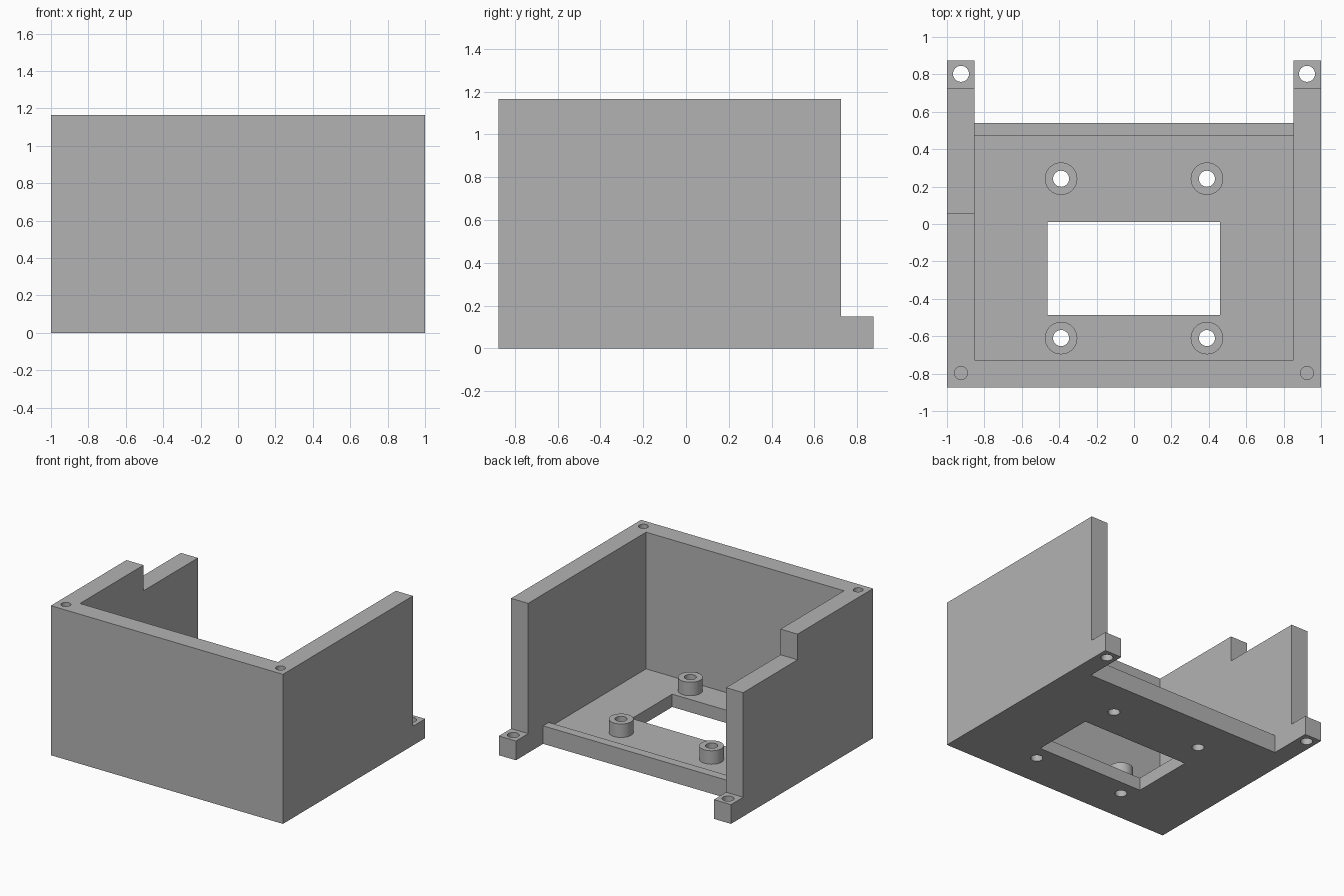
import bpy, bmesh, math
from mathutils import Matrix, Vector

cube = bpy.data.objects.get("Cube")
if cube:
    bpy.data.objects.remove(cube, do_unlink=True)

# Single plain grey
grey = bpy.data.materials.new("plain grey")
grey.use_nodes = True
colour = (0.45, 0.45, 0.45, 1)
grey.diffuse_color = colour
grey.node_tree.nodes["Principled BSDF"].inputs["Base Color"].default_value = colour


def finish(name, bm):
    bmesh.ops.recalc_face_normals(bm, faces=bm.faces[:])
    mesh = bpy.data.meshes.new(name)
    bm.to_mesh(mesh)
    bm.free()
    mesh.materials.append(grey)
    obj = bpy.data.objects.new(name, mesh)
    bpy.context.collection.objects.link(obj)
    return obj


def side_prism(name, profile, x0, x1):
    """Extrude a (y, z) outline along x."""
    bm = bmesh.new()
    face = bm.faces.new([bm.verts.new((x0, y, z)) for y, z in profile])
    new = bmesh.ops.extrude_face_region(bm, geom=[face])["geom"]
    verts = [v for v in new if isinstance(v, bmesh.types.BMVert)]
    bmesh.ops.translate(bm, verts=verts, vec=Vector((x1 - x0, 0, 0)))
    return finish(name, bm)


def block(name, x0, x1, y0, y1, z0, z1):
    return side_prism(name, [(y0, z0), (y1, z0), (y1, z1), (y0, z1)], x0, x1)


def rod(name, x, y, radius, z0, z1):
    bm = bmesh.new()
    bmesh.ops.create_cone(bm, cap_ends=True, segments=32, radius1=radius,
                          radius2=radius, depth=z1 - z0,
                          matrix=Matrix.Translation((x, y, (z0 + z1) / 2)))
    return finish(name, bm)


def cut(target, cutter):
    cutter.hide_render = True
    mod = target.modifiers.new("cut", 'BOOLEAN')
    mod.operation, mod.solver, mod.object = 'DIFFERENCE', 'EXACT', cutter
    evaluated = target.evaluated_get(bpy.context.evaluated_depsgraph_get())
    mesh = bpy.data.meshes.new_from_object(evaluated)
    target.modifiers.clear()
    target.data = mesh
    bpy.data.objects.remove(cutter, do_unlink=True)


def smooth(obj):
    bpy.ops.object.select_all(action='DESELECT')
    obj.select_set(True)
    bpy.context.view_layer.objects.active = obj
    bpy.ops.object.shade_smooth_by_angle(angle=math.radians(30))


# Main dimensions
TOP, FRONT, WALL_BACK, BACK = 1.165, -0.875, 0.725, 0.875
INNER_X, INNER_FRONT = 0.853, -0.727
FLOOR, LIP, LIP_START, LIP_END = 0.10, 0.14, 0.47, 0.54
HOLE = 0.043

# Outer shell with the low rear mounting tabs
body = side_prism("enclosure_body", [
    (FRONT, 0), (BACK, 0), (BACK, 0.15), (WALL_BACK, 0.15),
    (WALL_BACK, TOP), (FRONT, TOP)], -1, 1)

# Open interior, leaving the floor and its raised rear lip
cut(body, side_prism("cavity_cutter", [
    (INNER_FRONT, FLOOR), (LIP_START, FLOOR), (LIP_START, LIP), (LIP_END, LIP),
    (LIP_END, -1), (2, -1), (2, 2), (INNER_FRONT, 2)], -INNER_X, INNER_X))

# Lowered rear part of one side wall, and the floor window
cut(body, block("wall_step_cutter", -1.2, -0.7, 0.055, 2, 0.965, 2))
cut(body, block("window_cutter", -0.463, 0.46, -0.487, 0.01, -1, 0.5))

# Screw holes: blind in the front corners, through in tabs and floor
standoffs = [(x, y) for x in (-0.39, 0.39) for y in (-0.61, 0.242)]
for x in (-0.925, 0.925):
    cut(body, rod("lid_hole_cutter", x, -0.797, 0.035, TOP - 0.4, 2))
    cut(body, rod("tab_hole_cutter", x, 0.803, HOLE, -1, 0.5))
for x, y in standoffs:
    cut(body, rod("floor_hole_cutter", x, y, HOLE, -1, 0.5))
smooth(body)

# Hollow standoffs on the floor
for i, (x, y) in enumerate(standoffs):
    post = rod(f"standoff_{i + 1}", x, y, 0.087, FLOOR, 0.205)
    cut(post, rod("standoff_hole_cutter", x, y, HOLE, -1, 1))
    smooth(post)
